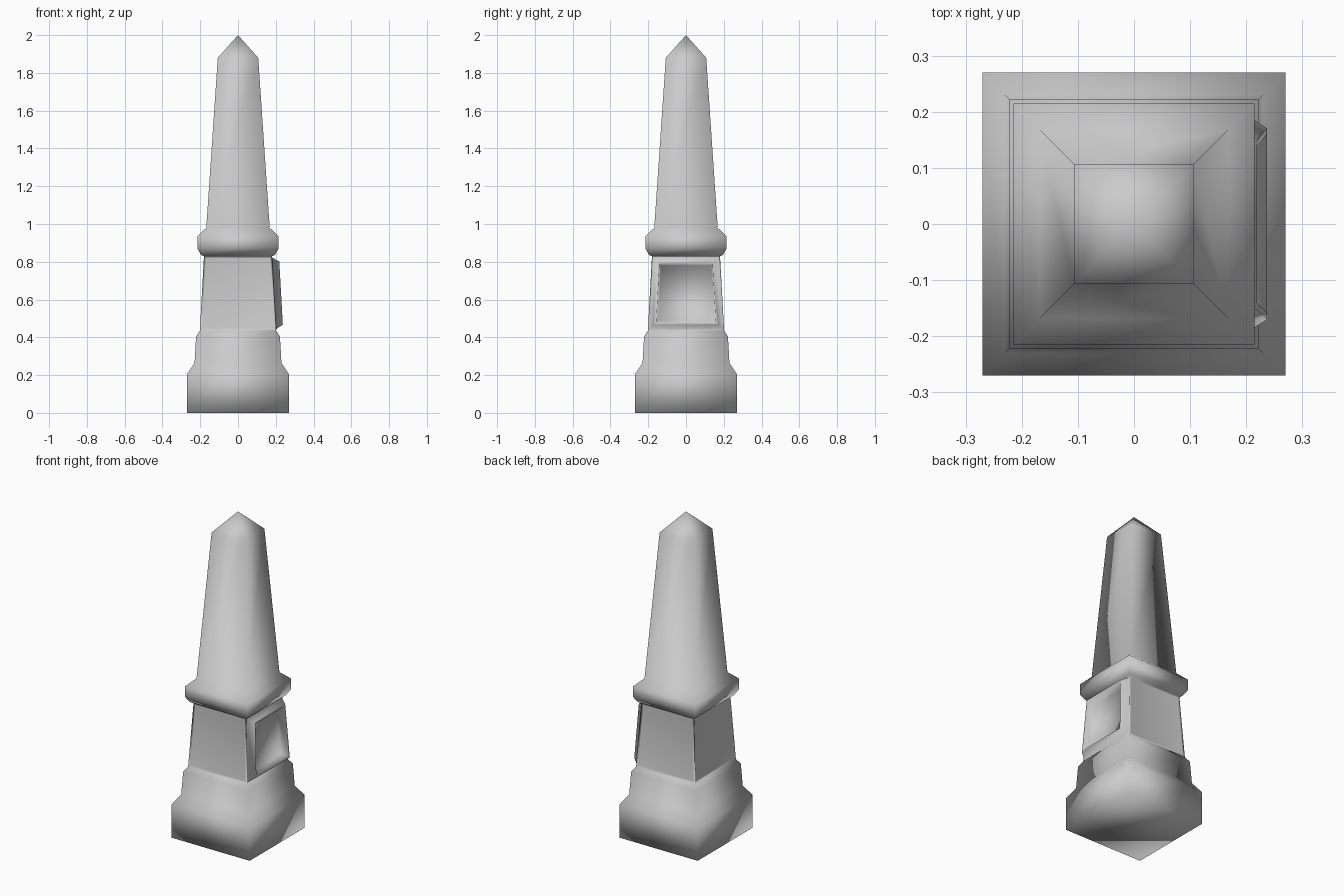
import bpy, bmesh

if "Cube" in bpy.data.objects:
    bpy.data.objects.remove(bpy.data.objects["Cube"])

# square cross-sections: (half width, height)
PROFILE = [(0.27, 0), (0.27, 0.205), (0.23, 0.265), (0.222, 0.405), (0.202, 0.435),
           (0.18, 0.83), (0.195, 0.835), (0.215, 0.87), (0.215, 0.935),
           (0.168, 0.98), (0.107, 1.88)]
SHAFT = 4  # index of the panelled section

bm = bmesh.new()
rings = []
for w, z in PROFILE:
    rings.append([bm.verts.new((sx * w, sy * w, z))
                  for sx, sy in ((-1, -1), (1, -1), (1, 1), (-1, 1))])

# stacked walls
panels = []
for i in range(len(rings) - 1):
    a, b = rings[i], rings[i + 1]
    for k in range(4):
        n = (k + 1) % 4
        f = bm.faces.new((a[k], a[n], b[n], b[k]))
        if i == SHAFT:
            panels.append(f)

# base and pointed top
bm.faces.new(rings[0][::-1])
tip = bm.verts.new((0, 0, 2))
for k in range(4):
    bm.faces.new((rings[-1][k], rings[-1][(k + 1) % 4], tip))
bm.normal_update()


def inset(face, thickness, depth):
    bmesh.ops.inset_individual(bm, faces=[face], thickness=thickness,
                               depth=depth, use_even_offset=True)
    bm.normal_update()


# plain panels on three sides, raised frame with a recess on the right side
for f in panels:
    if f.normal.x > 0.5:
        inset(f, 0.008, 0.0)
        inset(f, 0.022, 0.037)
        inset(f, 0.012, 0.0)
        inset(f, 0.008, -0.045)
    else:
        inset(f, 0.012, -0.003)

for f in bm.faces:
    f.smooth = True
mesh = bpy.data.meshes.new("obelisk_monument")
bm.to_mesh(mesh)
bm.free()
obj = bpy.data.objects.new("obelisk_monument", mesh)
bpy.context.collection.objects.link(obj)
